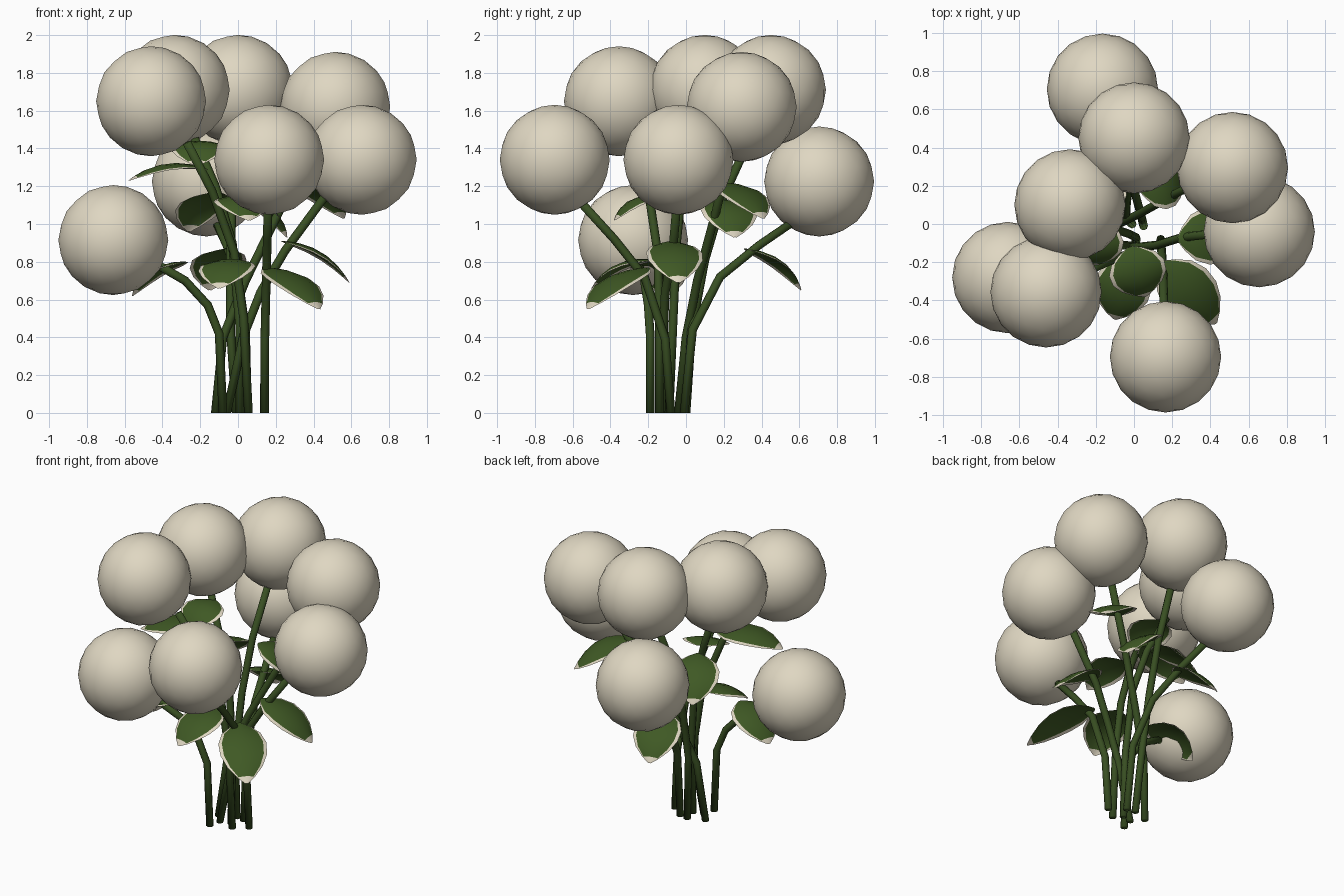
import bpy, bmesh, math
from mathutils import Vector

if "Cube" in bpy.data.objects:
    bpy.data.objects.remove(bpy.data.objects["Cube"])


def material(name, rgb):
    m = bpy.data.materials.new(name)
    m.diffuse_color = (*rgb, 1)
    m.use_nodes = True
    m.node_tree.nodes["Principled BSDF"].inputs["Base Color"].default_value = m.diffuse_color
    return m


CREAM = material("cream", (0.74, 0.68, 0.54))
LEAF = material("leaf green", (0.05, 0.10, 0.018))
STEM = material("stem green", (0.04, 0.078, 0.016))


def add_object(name, bm, mats):
    me = bpy.data.meshes.new(name)
    bm.to_mesh(me)
    bm.free()
    for m in mats:
        me.materials.append(m)
    for p in me.polygons:
        p.use_smooth = True
    ob = bpy.data.objects.new(name, me)
    bpy.context.collection.objects.link(ob)
    return ob


def flower_head(name, centre):
    bm = bmesh.new()
    bmesh.ops.create_icosphere(bm, subdivisions=3, radius=0.291)
    bmesh.ops.translate(bm, verts=bm.verts, vec=centre)
    add_object(name, bm, [CREAM])


def stem(name, points, radius=0.023, sides=8):
    """Tube swept along a list of points, capped at both ends."""
    pts = [Vector(p) for p in points]
    bm = bmesh.new()
    rings = []
    for i, p in enumerate(pts):
        d = (pts[min(i + 1, len(pts) - 1)] - pts[max(i - 1, 0)]).normalized()
        if i == 0:
            d = Vector((0, 0, 1))
        a = d.cross(Vector((0, 1, 0.01))).normalized()
        b = d.cross(a)
        rings.append([bm.verts.new(p + radius * (a * math.cos(t) + b * math.sin(t)))
                      for t in (2 * math.pi * k / sides for k in range(sides))])
    for r, s in zip(rings, rings[1:]):
        for k in range(sides):
            j = (k + 1) % sides
            bm.faces.new((r[k], r[j], s[j], s[k]))
    bm.faces.new(rings[0])
    bm.faces.new(rings[-1])
    bmesh.ops.recalc_face_normals(bm, faces=bm.faces)
    add_object(name, bm, [STEM])


# half-width of a leaf along its length
ROWS = [(0, 0.012), (0.07, 0.06), (0.2, 0.12), (0.38, 0.15), (0.58, 0.145),
        (0.76, 0.11), (0.91, 0.055), (1, 0.008)]
COLS = [-1, -0.86, -0.45, 0, 0.45, 0.86, 1]


def leaf(name, base, tip, width=1.0, sag=0.06):
    """Arched leaf blade with a pale rim."""
    base, tip = Vector(base), Vector(tip)
    along = tip - base
    side = along.cross(Vector((0, 0, 1))).normalized()
    up = side.cross(along).normalized()
    bm = bmesh.new()
    grid = [[bm.verts.new(base + along * u + side * (w * v * width)
                          + up * (4 * sag * u * (1 - u) - 0.03 * v * v * w / 0.15))
             for v in COLS] for u, w in ROWS]
    for i in range(len(ROWS) - 1):
        for j in range(len(COLS) - 1):
            f = bm.faces.new((grid[i][j], grid[i][j + 1], grid[i + 1][j + 1], grid[i + 1][j]))
            rim = j in (0, len(COLS) - 2) or i == len(ROWS) - 2
            f.material_index = 1 if rim else 0
    add_object(name, bm, [LEAF, CREAM])


# flowers: head centre, then the stem path from the ground up
FLOWERS = [
    ((-0.46, -0.355, 1.65), [(0.055, -0.14, 0), (0.03, -0.14, 0.5), (-0.02, -0.15, 0.85), (-0.14, -0.2, 1.18), (-0.27, -0.26, 1.43)]),
    ((-0.335, 0.10, 1.71), [(0.01, -0.09, 0), (0.01, -0.07, 0.45), (-0.03, -0.05, 0.9), (-0.12, -0.02, 1.2), (-0.25, 0.05, 1.5)]),
    ((0.0, 0.45, 1.71), [(-0.01, 0.0, 0), (-0.04, 0.03, 0.44), (-0.04, 0.1, 0.81), (-0.03, 0.2, 1.15), (-0.01, 0.36, 1.5)]),
    ((0.515, 0.295, 1.62), [(-0.12, -0.04, 0), (-0.08, 0.0, 0.4), (0.04, 0.06, 0.7), (0.22, 0.16, 1.07), (0.41, 0.25, 1.45)]),
    ((0.655, -0.04, 1.34), [(-0.06, -0.11, 0), (0.03, -0.12, 0.41), (0.12, -0.11, 0.64), (0.25, -0.07, 0.86), (0.5, -0.04, 1.2)]),
    ((0.165, -0.695, 1.34), [(0.14, -0.08, 0), (0.142, -0.11, 0.39), (0.15, -0.22, 0.72), (0.155, -0.38, 0.92), (0.16, -0.58, 1.14)]),
    ((-0.66, -0.28, 0.915), [(-0.08, -0.19, 0), (-0.1, -0.19, 0.42), (-0.16, -0.2, 0.57), (-0.28, -0.22, 0.7), (-0.47, -0.26, 0.81)]),
    ((-0.165, 0.705, 1.225), [(0.05, -0.01, 0), (0.04, 0.035, 0.44), (0.0, 0.18, 0.72), (-0.06, 0.39, 0.89), (-0.12, 0.58, 1.02)]),
]
for n, (head, path) in enumerate(FLOWERS, 1):
    flower_head(f"flower_head_{n}", head)
    stem(f"stem_{n}", path)

# leaves: base and tip
LEAVES = [
    ((0.15, -0.2, 0.77), (0.43, -0.52, 0.55)),
    ((0.23, -0.08, 0.91), (0.59, -0.04, 0.69)),
    ((-0.06, 0.31, 0.87), (-0.15, 0.61, 0.65)),
    ((-0.27, -0.2, 0.8), (-0.56, -0.1, 0.62)),
    ((-0.02, -0.17, 0.81), (-0.1, -0.5, 0.66)),
    ((-0.02, -0.12, 1.14), (0.06, -0.38, 1.02)),
    ((-0.16, -0.1, 1.29), (-0.58, -0.22, 1.23)),
    ((0.28, 0.18, 1.22), (0.56, 0.41, 1.03)),
    ((0.02, 0.19, 1.13), (0.26, 0.26, 0.93)),
    ((-0.11, 0.03, 1.17), (-0.26, 0.3, 0.96)),
    ((-0.19, 0.03, 1.43), (-0.22, -0.22, 1.31)),
]
for n, (b, t) in enumerate(LEAVES, 1):
    leaf(f"leaf_{n}", b, t)
